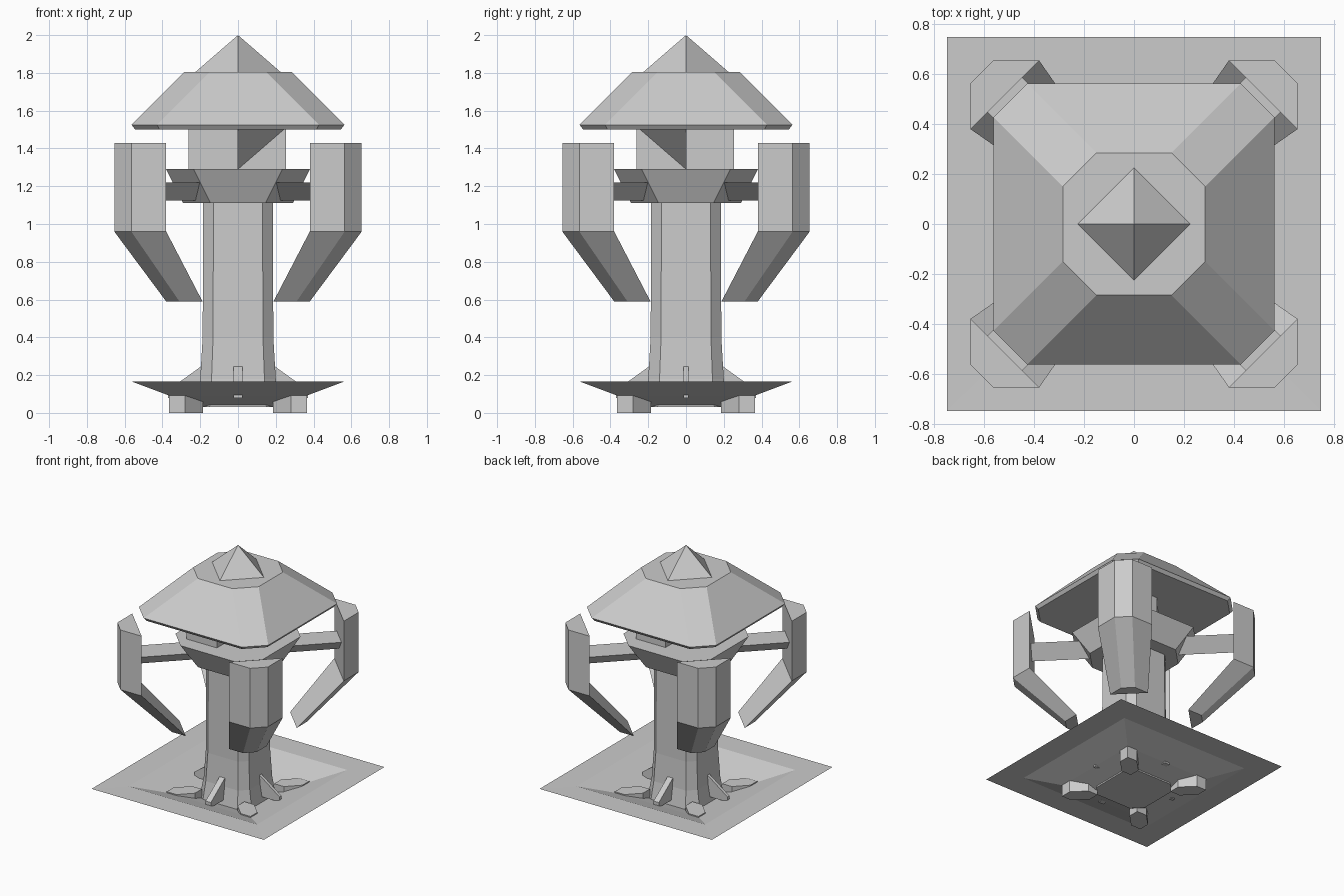
import bpy

if "Cube" in bpy.data.objects:
    bpy.data.objects.remove(bpy.data.objects["Cube"])


def make(name, verts, faces):
    me = bpy.data.meshes.new(name)
    me.from_pydata(verts, [], faces)
    ob = bpy.data.objects.new(name, me)
    bpy.context.collection.objects.link(ob)
    return ob


def loft(name, rings, caps=True):
    """Skin a stack of counter-clockwise rings, listed from bottom to top."""
    n = len(rings[0])
    verts = [v for r in rings for v in r]
    faces = []
    for k in range(len(rings) - 1):
        for i in range(n):
            j = (i + 1) % n
            faces.append((k * n + i, k * n + j, (k + 1) * n + j, (k + 1) * n + i))
    if caps:
        faces.append(tuple(reversed(range(n))))
        faces.append(tuple(range((len(rings) - 1) * n, len(rings) * n)))
    return make(name, verts, faces)


def octagon(h, f, z):
    """Square of half-width h whose flat sides reach to +-f."""
    return [(h, -f, z), (h, f, z), (f, h, z), (-f, h, z),
            (-h, f, z), (-h, -f, z), (-f, -h, z), (f, -h, z)]


def square(h, z):
    return [(h, -h, z), (h, h, z), (-h, h, z), (-h, -h, z)]


def at(points, z):
    return [(x, y, z) for x, y in points]


def mirror_xy(ob):
    m = ob.modifiers.new("mirror", 'MIRROR')
    m.use_axis = (True, True, False)
    m.use_mirror_merge = False
    return ob


# Ground sheet with a sunken basin
loft("ground_basin", [square(0.20, 0.035), square(0.36, 0.09),
                      square(0.56, 0.165), square(0.75, 0.166)], caps=False)

# Column with a flared foot
loft("column", [octagon(0.225, 0.15, 0.03), octagon(0.20, 0.14, 0.18),
                octagon(0.187, 0.132, 0.40), octagon(0.185, 0.13, 1.12)])

# Collar
loft("collar", [octagon(0.29, 0.145, 1.11), octagon(0.38, 0.235, 1.29)])

# Two neck blocks in opposite quarters, leaving the gem visible in the others
for name, a, b in (("neck_front", -0.263, 0.0), ("neck_back", 0.0, 0.255)):
    p = [(a, a), (b, a), (b, b), (a, b)]
    loft(name, [at(p, 1.285), at(p, 1.505)])

# Roof
loft("roof", [octagon(0.545, 0.415, 1.50), octagon(0.563, 0.428, 1.525),
              octagon(0.285, 0.15, 1.805)])

# Gem running through the roof, its point forming the finial
g, c = 0.41, 1.645
make("gem", [(g, 0, c), (0, g, c), (-g, 0, c), (0, -g, c), (0, 0, 2.0), (0, 0, 1.29)],
     [f for i in range(4) for f in ((i, (i + 1) % 4, 4), ((i + 1) % 4, i, 5))])

# Four corner arms: upright upper part, lower part slanting inward
upper = [(0.38, 0.655), (0.655, 0.38), (0.655, 0.565), (0.565, 0.655)]
lower = [(0.188, 0.38), (0.38, 0.188), (0.38, 0.31), (0.31, 0.38)]
mirror_xy(loft("arm", [at(lower, 0.59), at(upper, 0.96), at(upper, 1.43)]))

# Diagonal struts with a triangular section
s = 0.07
rings = []
for d in (0.16, 0.52):
    rings.append([(d + s, d - s, 1.22), (d - s, d + s, 1.22), (d, d, 1.125)])
mirror_xy(loft("strut", rings))

# Long six-sided feet under the corners
lo, hi, k = 0.185, 0.365, 0.085
foot = [(lo, lo), (lo + k, lo), (hi, hi - k), (hi, hi), (hi - k, hi), (lo, lo + k)]
mirror_xy(loft("foot", [at(foot, 0.0), at(foot, 0.10)]))

# Buttress fins on the four sides of the column
fin = [(0.15, 0.08), (0.37, 0.08), (0.37, 0.12), (0.19, 0.25), (0.15, 0.25)]
for name, sx, sy, t in (("right", 1, 0, 0.012), ("left", -1, 0, 0.012),
                        ("back", 0, 1, 0.023), ("front", 0, -1, 0.023)):
    rings = [[(sx * r - sy * w, sy * r + sx * w, z) for r, z in fin] for w in (t, -t)]
    loft("fin_" + name, rings)
